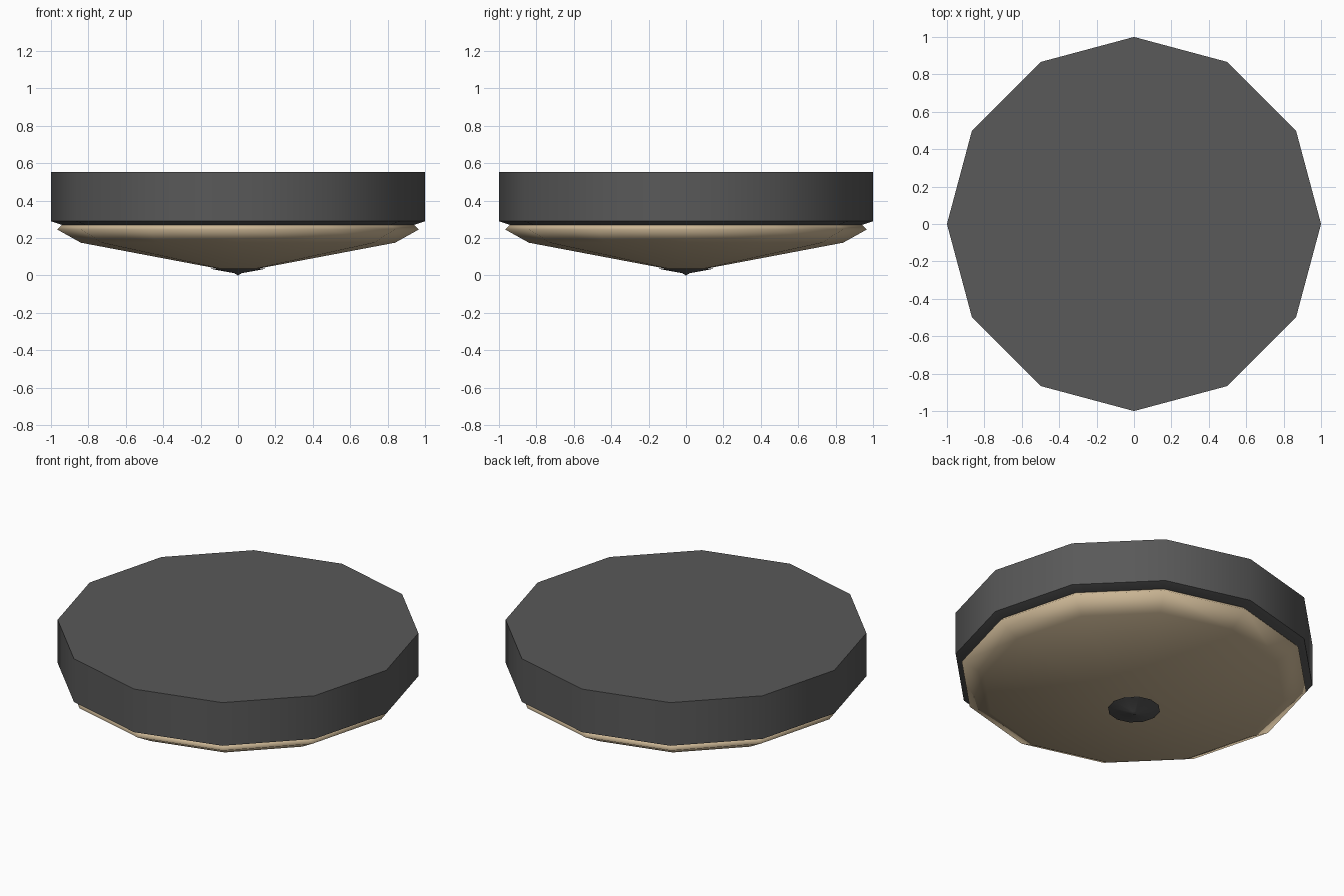
import bpy, bmesh, math

if "Cube" in bpy.data.objects:
    bpy.data.objects.remove(bpy.data.objects["Cube"])

SIDES = 12


def material(name, color):
    m = bpy.data.materials.new(name)
    m.diffuse_color = (*color, 1)
    m.use_nodes = True
    m.node_tree.nodes["Principled BSDF"].inputs["Base Color"].default_value = m.diffuse_color
    return m


def lathe(name, profile, mat, angle):
    """Revolve (radius, z) points; radius 0 makes a pole, open ends get a cap."""
    bm = bmesh.new()
    rings = []
    for r, z in profile:
        if r == 0:
            rings.append([bm.verts.new((0, 0, z))] * SIDES)
        else:
            rings.append([bm.verts.new((r * math.cos(i * math.tau / SIDES),
                                        r * math.sin(i * math.tau / SIDES), z))
                          for i in range(SIDES)])
    for a, b in zip(rings, rings[1:]):
        for i in range(SIDES):
            j = (i + 1) % SIDES
            bm.faces.new(list(dict.fromkeys((a[i], a[j], b[j], b[i]))))
    for ring in (rings[0], rings[-1]):
        if len(set(ring)) > 1:
            bm.faces.new(ring)
    bmesh.ops.recalc_face_normals(bm, faces=bm.faces)
    me = bpy.data.meshes.new(name)
    bm.to_mesh(me)
    bm.free()
    me.materials.append(mat)
    ob = bpy.data.objects.new(name, me)
    bpy.context.collection.objects.link(ob)
    bpy.ops.object.select_all(action='DESELECT')
    ob.select_set(True)
    bpy.context.view_layer.objects.active = ob
    bpy.ops.object.shade_smooth_by_angle(angle=math.radians(angle))
    return ob


dark = material("dark_metal", (0.1, 0.1, 0.1))
cream = material("cream_glass", (0.60, 0.47, 0.30))

# drum housing with a short inward lip
lathe("housing", [(0.94, 0.27), (1.0, 0.29), (1.0, 0.553)], dark, 50)
# shallow glass shade below it
lathe("glass_shade", [(0.94, 0.272), (0.966, 0.245), (0.84, 0.175), (0, 0.016)], cream, 110)
# small pointed finial in the middle
lathe("finial", [(0.145, 0.036), (0.13, 0.032), (0.02, 0.012), (0, 0.0)], dark, 50)
